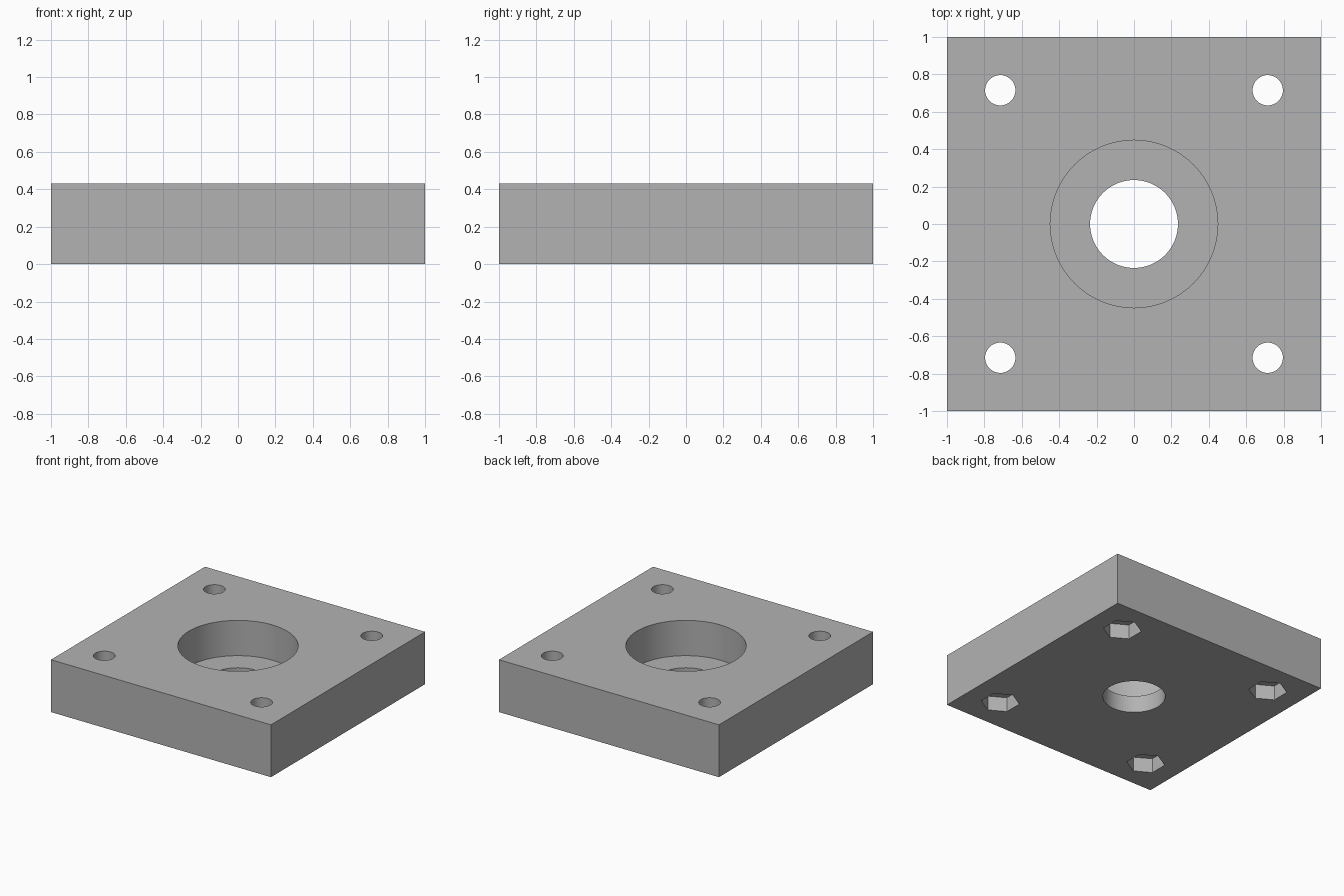
import bpy
import math

cube = bpy.data.objects.get("Cube")
if cube:
    bpy.data.objects.remove(cube, do_unlink=True)

HEIGHT = 0.43
FLOOR = 0.14         # ledge under the bearing seat
BOLT = 0.715         # bolt offset from the centre
NUT_DEPTH = 0.12

grey = bpy.data.materials.new("plain grey")
grey.use_nodes = True
colour = (0.45, 0.45, 0.45, 1)
grey.diffuse_color = colour
grey.node_tree.nodes["Principled BSDF"].inputs["Base Color"].default_value = colour

# Square block
bpy.ops.mesh.primitive_cube_add(size=1, location=(0, 0, HEIGHT / 2))
block = bpy.context.object
block.name = "mounting_block"
block.scale = (2, 2, HEIGHT)
bpy.ops.object.transform_apply(location=True, rotation=False, scale=True)
block.data.materials.append(grey)


def cut(name, radius, bottom, top, x=0, y=0, sides=64, turn=0):
    """Remove an upright prism from the block."""
    bpy.ops.mesh.primitive_cylinder_add(
        vertices=sides, radius=radius, depth=top - bottom,
        location=(x, y, (top + bottom) / 2), rotation=(0, 0, turn))
    cutter = bpy.context.object
    cutter.name = name
    cutter.hide_render = True
    cutter.data.materials.append(grey)
    mod = block.modifiers.new(name, "BOOLEAN")
    mod.operation = "DIFFERENCE"
    mod.solver = "EXACT"
    mod.object = cutter
    bpy.ops.object.select_all(action="DESELECT")
    block.select_set(True)
    bpy.context.view_layer.objects.active = block
    bpy.ops.object.modifier_apply(modifier=mod.name)
    bpy.data.objects.remove(cutter, do_unlink=True)


# Bearing seat from above and shaft hole right through
cut("bearing_seat", 0.448, FLOOR, HEIGHT + 0.1)
cut("shaft_hole", 0.235, -0.1, HEIGHT)

# Bolt holes with hexagonal nut pockets underneath, points along y
for x in (-BOLT, BOLT):
    for y in (-BOLT, BOLT):
        cut("bolt_hole", 0.081, -0.1, HEIGHT + 0.1, x, y, sides=48)
        cut("nut_pocket", 0.145, -0.1, NUT_DEPTH, x, y, sides=6)

bpy.ops.object.shade_smooth_by_angle(angle=math.radians(30))
